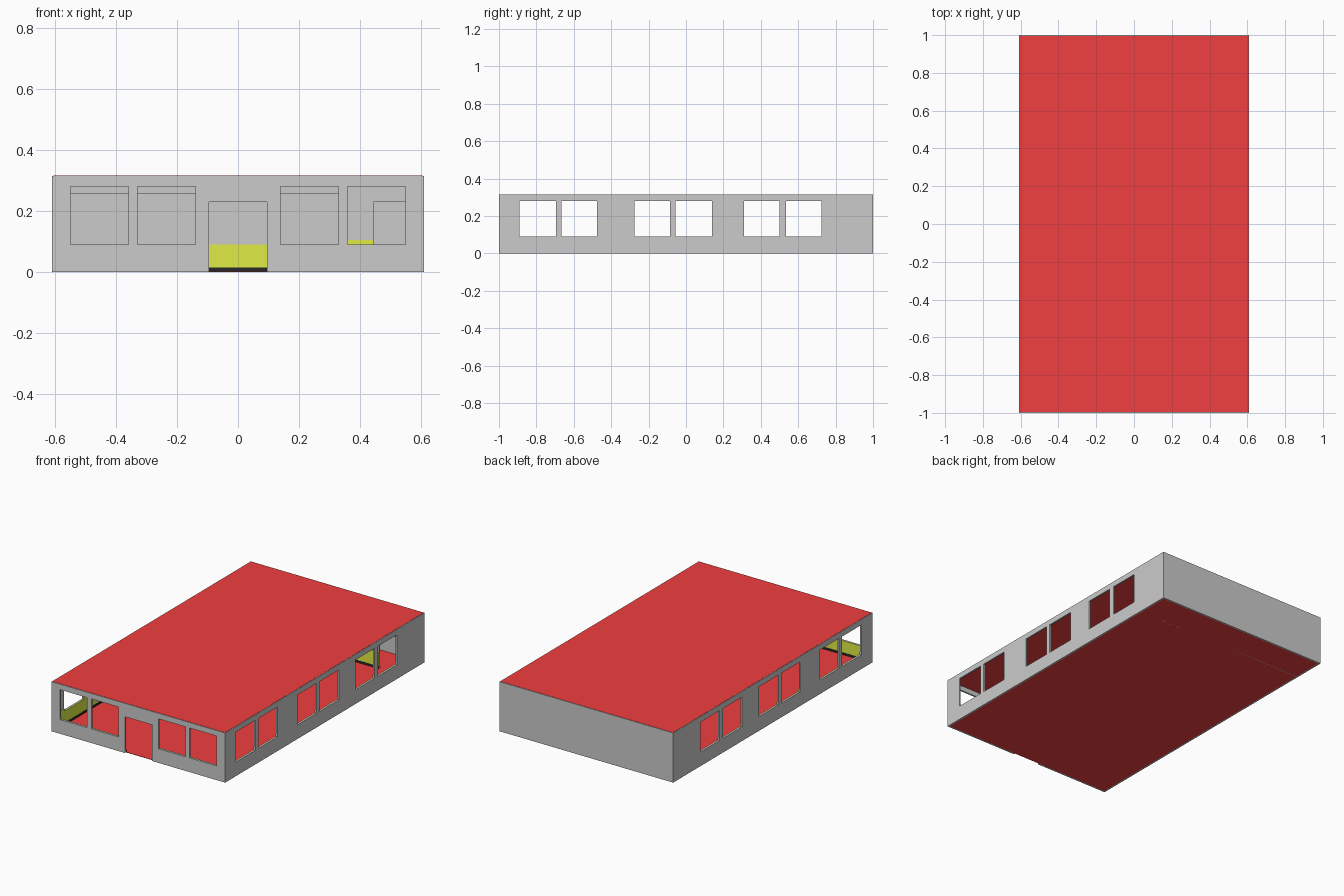
import bpy, bmesh
from mathutils import Vector

if "Cube" in bpy.data.objects:
    bpy.data.objects.remove(bpy.data.objects["Cube"])

X, Y, H = 0.61, 1.0, 0.315     # half width, half length, height
T, L = 0.01, 0.004             # wall and lining thickness
PY = 0.78                      # front of the rear partition


def material(name, rgb):
    m = bpy.data.materials.new(name)
    m.diffuse_color = (*rgb, 1)
    m.use_nodes = True
    m.node_tree.nodes["Principled BSDF"].inputs["Base Color"].default_value = m.diffuse_color
    return m


RED = material("red", (0.88, 0.05, 0.05))
OLIVE = material("olive", (0.74, 0.84, 0.06))
BLACK = material("black", (0.02, 0.02, 0.02))


def panel(name, along, at, thick, u, z, holes=(), mat=None):
    """Upright panel along 'x' or 'y', with rectangular holes (u0, u1, z0, z1)."""
    clip = lambda v, r: min(max(v, r[0]), r[1])
    us = sorted({*u, *(clip(v, u) for h in holes for v in h[:2])})
    zs = sorted({*z, *(clip(v, z) for h in holes for v in h[2:])})
    place = (lambda a, b: (a, at, b)) if along == 'x' else (lambda a, b: (at, a, b))
    bm = bmesh.new()
    grid = {(a, b): bm.verts.new(place(a, b)) for a in us for b in zs}
    for a0, a1 in zip(us, us[1:]):
        for b0, b1 in zip(zs, zs[1:]):
            ca, cb = (a0 + a1) / 2, (b0 + b1) / 2
            if not any(h[0] < ca < h[1] and h[2] < cb < h[3] for h in holes):
                bm.faces.new([grid[k] for k in ((a0, b0), (a1, b0), (a1, b1), (a0, b1))])
    bmesh.ops.delete(bm, geom=[v for v in bm.verts if not v.link_faces], context='VERTS')
    res = bmesh.ops.extrude_face_region(bm, geom=bm.faces[:], use_keep_orig=True)
    move = Vector((0, thick, 0)) if along == 'x' else Vector((thick, 0, 0))
    bmesh.ops.translate(bm, vec=move,
                        verts=[g for g in res["geom"] if isinstance(g, bmesh.types.BMVert)])
    bmesh.ops.recalc_face_normals(bm, faces=bm.faces[:])
    me = bpy.data.meshes.new(name)
    bm.to_mesh(me)
    bm.free()
    ob = bpy.data.objects.new(name, me)
    bpy.context.collection.objects.link(ob)
    if mat:
        me.materials.append(mat)


def lined(name, along, at, inward, u, holes):
    """Olive dado and black skirting on the inner side of a wall."""
    panel(name + "_dado", along, at, inward * L, u, (0.015, 0.105), holes, OLIVE)
    panel(name + "_skirting", along, at, inward * L * 1.5, u, (0.001, 0.015), holes, BLACK)


def slab(name, x, y, z0, z1, mat):
    bpy.ops.mesh.primitive_cube_add(size=1, location=(0, 0, (z0 + z1) / 2))
    ob = bpy.context.object
    ob.name = name
    ob.scale = (2 * x, 2 * y, z1 - z0)
    ob.data.materials.append(mat)


# openings
win = lambda a, b: (a, b, 0.09, 0.28)
side_holes = [win(-0.89, -0.695), win(-0.665, -0.475), win(-0.275, -0.085),
              win(-0.055, 0.14), win(0.31, 0.50), win(0.535, 0.725)]
front_holes = [win(-0.55, -0.36), win(-0.33, -0.14), win(0.14, 0.33), win(0.36, 0.55),
               (-0.095, 0.095, 0, 0.23)]
inner_door = [(0.445, 0.575, 0, 0.23)]
XI = X - T

# outer walls
panel("front_wall", 'x', -Y, T, (-X, X), (0, H), front_holes)
panel("back_wall", 'x', Y, -T, (-X, X), (0, H))
lined("front", 'x', -Y + T, 1, (-XI, XI), front_holes)
for s, side in ((-1, "left"), (1, "right")):
    panel(side + "_wall", 'y', s * X, -s * T, (-Y + T, Y - T), (0, H), side_holes)
    lined(side, 'y', s * XI, -s, (-Y + T, PY), side_holes)

# rear partition with doorway and wall board
panel("partition", 'x', PY, T, (-XI, XI), (0, H - 0.005), inner_door)
lined("partition", 'x', PY, -1, (-XI, XI), inner_door)
panel("wall_board", 'x', PY, -0.008, (-0.56, 0.345), (0.09, 0.26))

# floor and roof
slab("floor", XI, Y - T, 0, 0.002, RED)
slab("roof", X - 0.004, Y - 0.004, H - 0.004, H + 0.001, RED)
